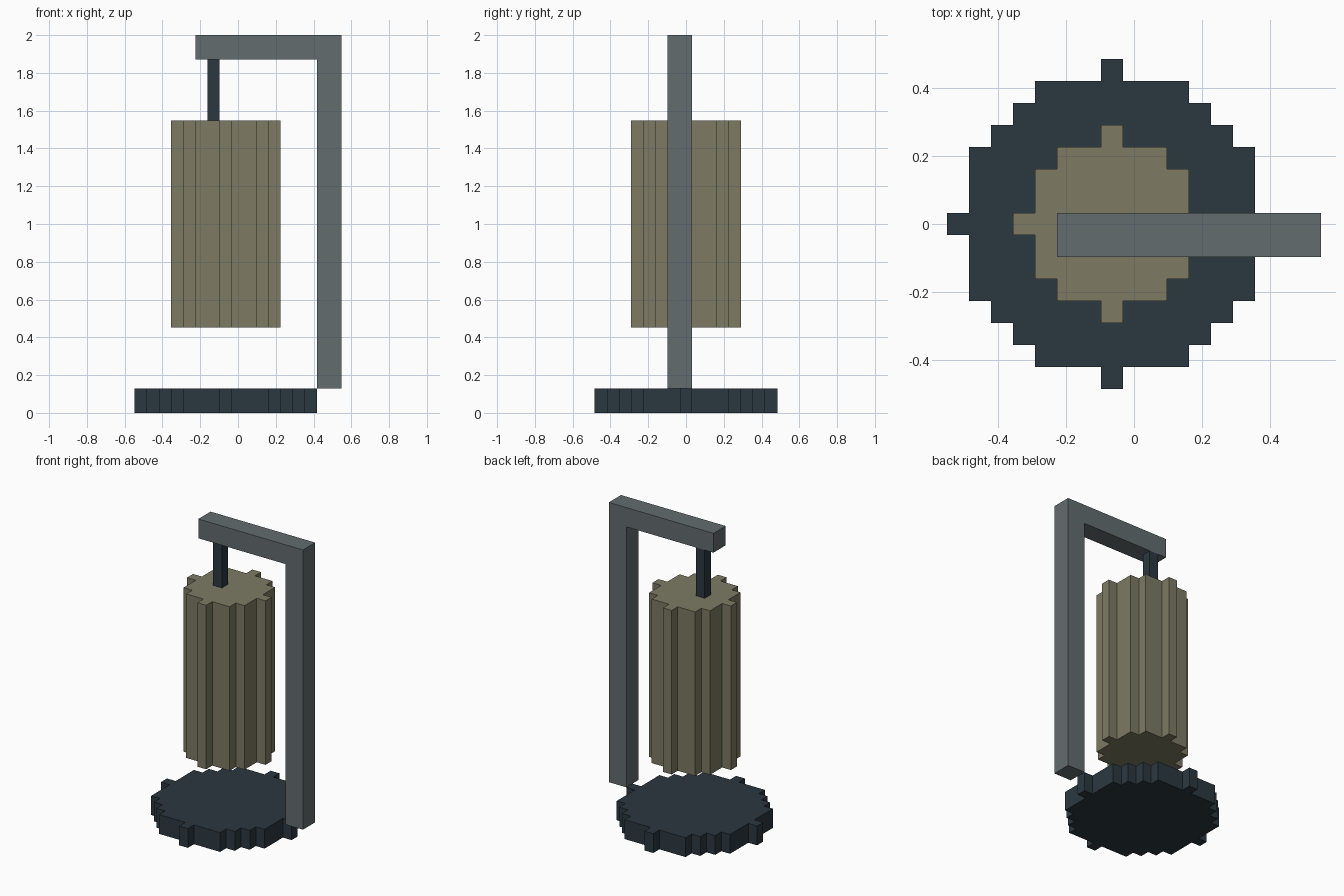
import bpy, bmesh, math

if "Cube" in bpy.data.objects:
    bpy.data.objects.remove(bpy.data.objects["Cube"])

U = 2 / 31  # one block of the grid the model is built on


def material(name, rgb):
    m = bpy.data.materials.new(name)
    m.diffuse_color = (*[(c / 255) ** 2.2 for c in rgb], 1)
    m.use_nodes = True
    m.node_tree.nodes["Principled BSDF"].inputs["Base Color"].default_value = m.diffuse_color
    return m


DARK = material("dark_slate", (47, 58, 66))
GREY = material("steel_grey", (99, 108, 110))
OLIVE = material("olive_canvas", (124, 121, 99))


def extrude(name, points, direction, mat):
    """Extrude a closed 3D outline (in blocks) along a direction."""
    bm = bmesh.new()
    face = bm.faces.new([bm.verts.new([c * U for c in p]) for p in points])
    res = bmesh.ops.extrude_face_region(bm, geom=[face], use_keep_orig=True)
    moved = [g for g in res["geom"] if isinstance(g, bmesh.types.BMVert)]
    bmesh.ops.translate(bm, verts=moved, vec=[c * U for c in direction])
    bmesh.ops.recalc_face_normals(bm, faces=bm.faces)
    mesh = bpy.data.meshes.new(name)
    bm.to_mesh(mesh)
    bm.free()
    obj = bpy.data.objects.new(name, mesh)
    mesh.materials.append(mat)
    bpy.context.collection.objects.link(obj)
    return obj


def stepped_disc(radius, cx, z):
    """Outline of a circle rounded to whole blocks."""
    right = []
    for j in range(-radius, radius + 1):
        w = math.isqrt(radius * radius - j * j) + 0.5
        if right and right[-1][0] == w:
            right.pop()          # same width as the row below: one longer wall
        else:
            right.append((w, j - 0.5))
        right.append((w, j + 0.5))
    left = [(-x, y) for x, y in reversed(right)]
    return [(cx + x, y, z) for x, y in right + left]


# Round base and hanging bag
extrude("base", stepped_disc(7, -1, 0), (0, 0, 2), DARK)
extrude("hanging_bag", stepped_disc(4, -1, 7), (0, 0, 17), OLIVE)

# Rod joining the bag to the arm
extrude("hanger_rod", [(x, y, 24) for x, y in
                       [(-2.5, -0.5), (-1.5, -0.5), (-1.5, 0.5), (-2.5, 0.5)]],
        (0, 0, 5), DARK)

# Upright post with overhead arm
profile = [(6.5, 2), (8.5, 2), (8.5, 31), (-3.5, 31), (-3.5, 29), (6.5, 29)]
extrude("post_and_arm", [(x, -1.5, z) for x, z in profile], (0, 2, 0), GREY)
